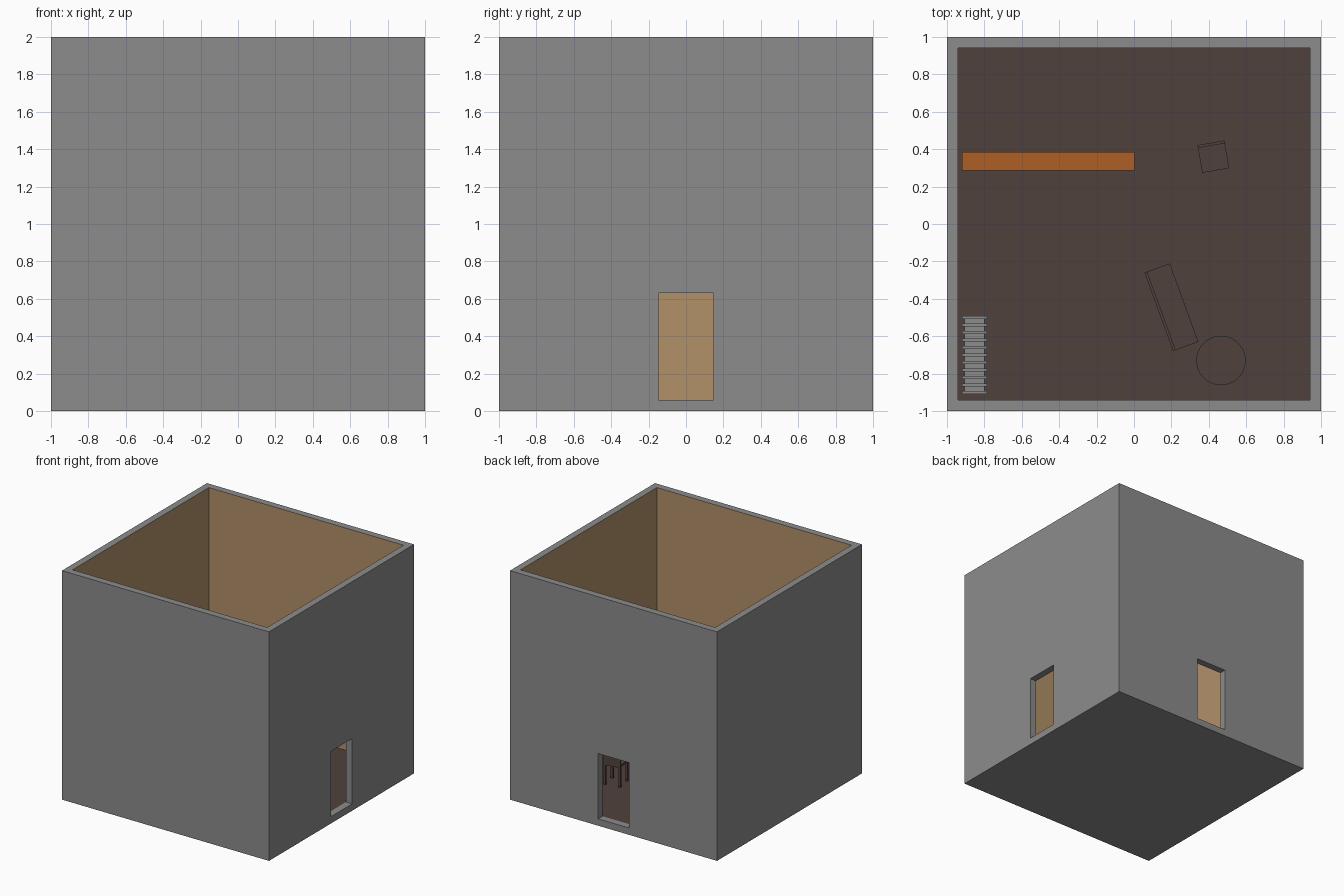
import bpy, bmesh, math
from mathutils import Matrix, Vector

if "Cube" in bpy.data.objects:
    bpy.data.objects.remove(bpy.data.objects["Cube"])


def material(name, rgb):
    m = bpy.data.materials.new(name)
    lin = [(c / 255 / 12.92) if c < 11 else ((c / 255 + 0.055) / 1.055) ** 2.4 for c in rgb]
    m.diffuse_color = (*lin, 1)
    m.use_nodes = True
    m.node_tree.nodes["Principled BSDF"].inputs["Base Color"].default_value = m.diffuse_color
    return m


GREY = material("grey", (140, 140, 140))
TAN = material("tan", (178, 145, 105))
BROWN = material("dark brown", (80, 65, 60))
ORANGE = material("orange wood", (174, 95, 37))
FLOOR = 0.06


def add_box(bm, lo, hi):
    lo, hi = Vector(lo), Vector(hi)
    mat = Matrix.Translation((lo + hi) / 2) @ Matrix.Diagonal((*(hi - lo), 1))
    bmesh.ops.create_cube(bm, size=1, matrix=mat)


def add_disc(bm, r, z0, z1):
    bmesh.ops.create_cone(bm, cap_ends=True, segments=40, radius1=r, radius2=r,
                          depth=z1 - z0, matrix=Matrix.Translation((0, 0, (z0 + z1) / 2)))


def finish(bm, name, mat, loc=(0, 0, 0), turn=0):
    me = bpy.data.meshes.new(name)
    bm.to_mesh(me)
    bm.free()
    me.materials.append(mat)
    ob = bpy.data.objects.new(name, me)
    bpy.context.collection.objects.link(ob)
    ob.location = loc
    ob.rotation_euler.z = math.radians(turn)
    return ob


def box(name, mat, lo, hi):
    bm = bmesh.new()
    add_box(bm, lo, hi)
    return finish(bm, name, mat)


# Room shell: open-topped box with two doorways
room = box("room_shell", GREY, (-1, -1, 0), (1, 1, 2))
cuts = [box("cavity_cutter", GREY, (-.94, -.94, FLOOR), (.94, .94, 2.2)),
        box("right_door_cutter", GREY, (.8, -.148, FLOOR), (1.2, .148, .63)),
        box("back_door_cutter", GREY, (-.148, .8, FLOOR), (.148, 1.2, .63))]
bpy.context.view_layer.objects.active = room
for c in cuts:
    mod = room.modifiers.new("cut", 'BOOLEAN')
    mod.operation, mod.solver, mod.object = 'DIFFERENCE', 'EXACT', c
    bpy.ops.object.modifier_apply(modifier=mod.name)
for c in cuts:
    bpy.data.objects.remove(c)

# Inner walls tan, inner floor brown, everything else grey
room.data.materials.clear()
for m in (GREY, TAN, BROWN):
    room.data.materials.append(m)
for f in room.data.polygons:
    p, n = f.center, f.normal
    f.material_index = 0
    inside = abs(p.x) < .945 and abs(p.y) < .945
    if inside and n.z > .9 and p.z < .1:
        f.material_index = 2
    elif inside and abs(n.z) < .1 and p.x * n.x + p.y * n.y < -.5:
        f.material_index = 1


# Seats with four legs and a back panel on the local +y side
def seat(name, w, d, loc, turn):
    bm = bmesh.new()
    t = .018
    for sx in (-1, 1):
        for sy in (-1, 1):
            cx, cy = sx * (w - t) / 2, sy * (d - t) / 2
            add_box(bm, (cx - t / 2, cy - t / 2, 0), (cx + t / 2, cy + t / 2, .17))
    add_box(bm, (-w / 2, -d / 2, .17), (w / 2, d / 2, .19))
    add_box(bm, (-w / 2, d / 2 - .015, .19), (w / 2, d / 2, .36))
    return finish(bm, name, BROWN, (*loc, FLOOR), turn)


seat("chair", .146, .15, (.424, .36), 9.8)
seat("bench", .446, .144, (.2, -.445), 110)

# Round table on a pedestal
bm = bmesh.new()
add_disc(bm, .132, .25, .275)
add_disc(bm, .022, .015, .25)
add_disc(bm, .08, 0, .015)
table = finish(bm, "round_table", BROWN, (.465, -.73, FLOOR))
bpy.context.view_layer.objects.active = table
table.select_set(True)
bpy.ops.object.shade_smooth_by_angle()

# Long counter
box("counter", ORANGE, (-.92, .285, FLOOR), (.003, .385, .38))

# Radiator: narrow core with wide fins
bm = bmesh.new()
add_box(bm, (-.905, -.905, .09), (-.8, -.5, .33))
for i in range(11):
    y = -.5 - i * .0402
    add_box(bm, (-.92, y - .008, FLOOR), (-.787, y + .008, .35))
finish(bm, "radiator", GREY)
